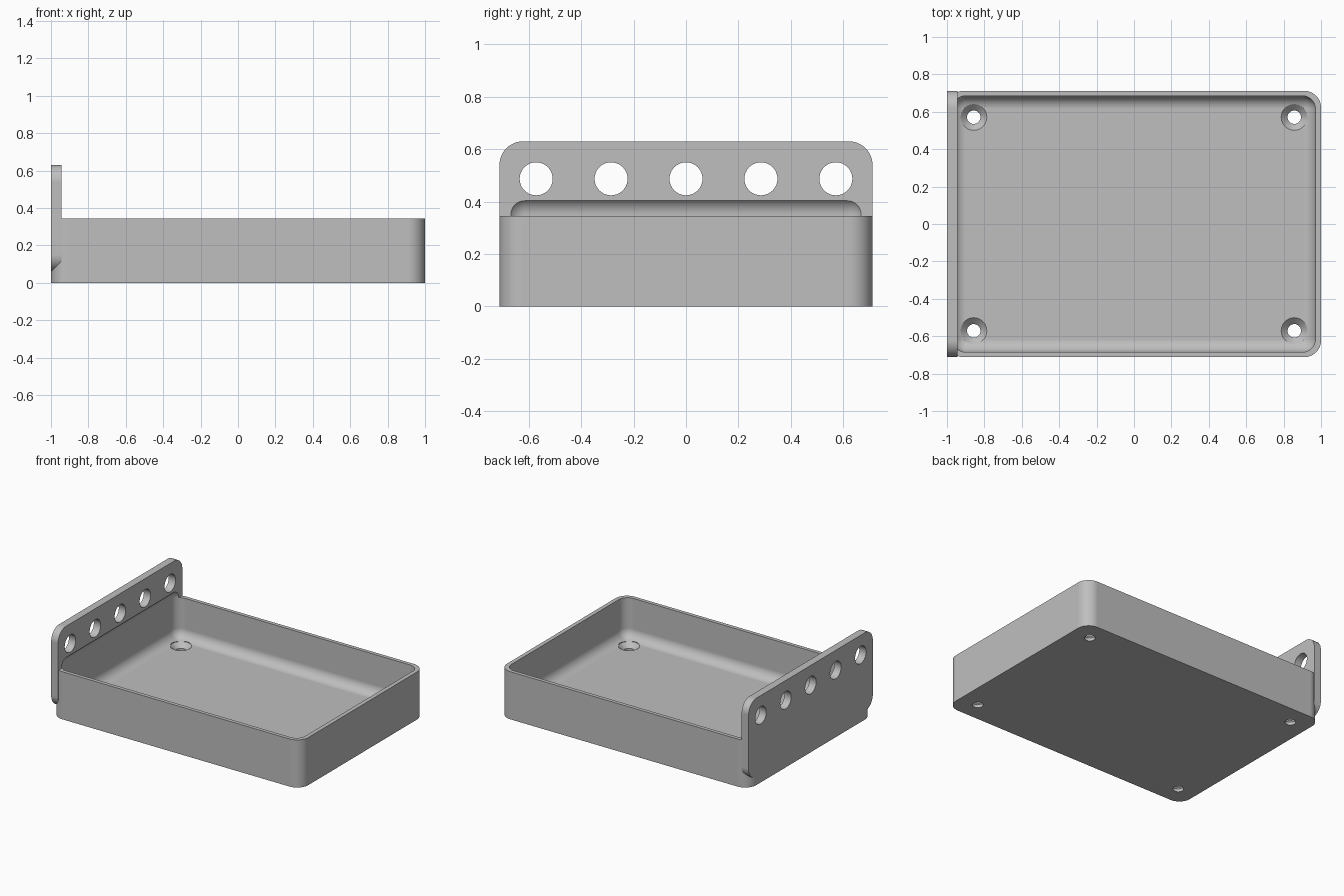
import bpy, bmesh, math
from mathutils import Vector

cube = bpy.data.objects.get("Cube")
if cube:
    bpy.data.objects.remove(cube, do_unlink=True)

grey = bpy.data.materials.new("plain_grey")
grey.use_nodes = True
colour = (0.52, 0.52, 0.52, 1)
grey.diffuse_color = colour
grey.node_tree.nodes["Principled BSDF"].inputs["Base Color"].default_value = colour


def add_object(name, bm):
    mesh = bpy.data.meshes.new(name)
    bmesh.ops.recalc_face_normals(bm, faces=bm.faces[:])
    bm.to_mesh(mesh)
    bm.free()
    mesh.materials.append(grey)
    obj = bpy.data.objects.new(name, mesh)
    bpy.context.collection.objects.link(obj)
    return obj


def rounded_box(name, low, high, radius, axis=None, segments=12):
    """Box with edges along one axis rounded, or all edges when axis is None."""
    low, high = Vector(low), Vector(high)
    bm = bmesh.new()
    bmesh.ops.create_cube(bm, size=1)
    for v in bm.verts:
        v.co = (low + high) / 2 + v.co * (high - low)
    edges = [e for e in bm.edges if axis is None
             or abs(e.verts[0].co[axis] - e.verts[1].co[axis]) > 1e-4]
    bmesh.ops.bevel(bm, geom=edges, offset=radius, segments=segments,
                    profile=0.5, affect='EDGES')
    return add_object(name, bm)


def lathe(name, profile, centre, axis='Z', sides=40):
    """Solid of stacked rings given as (radius, height) pairs."""
    bm = bmesh.new()
    rings = []
    for r, h in profile:
        ring = []
        for i in range(sides):
            a = math.tau * i / sides
            p = Vector((r * math.cos(a), r * math.sin(a), h))
            if axis == 'X':
                p = Vector((p.z, p.x, p.y))
            ring.append(bm.verts.new(p + Vector(centre)))
        rings.append(ring)
    for a, b in zip(rings, rings[1:]):
        for i in range(sides):
            j = (i + 1) % sides
            bm.faces.new((a[i], a[j], b[j], b[i]))
    bm.faces.new(rings[0])
    bm.faces.new(rings[-1])
    return add_object(name, bm)


def combine(target, other, operation):
    mod = target.modifiers.new(operation.lower(), 'BOOLEAN')
    mod.operation, mod.solver, mod.object = operation, 'EXACT', other
    bpy.context.view_layer.objects.active = target
    bpy.ops.object.modifier_apply(modifier=mod.name)
    bpy.data.objects.remove(other, do_unlink=True)


# Tray body with the upright hanging plate at its end
tray = rounded_box("tray_with_hanging_plate", (-1, -0.712, 0), (1, 0.712, 0.345), 0.09, axis=2)
plate = rounded_box("plate", (-1, -0.712, 0.06), (-0.945, 0.712, 0.63), 0.09, axis=0)
combine(tray, plate, 'UNION')

# Hollow with rounded edges, also scooped into the plate
hollow = rounded_box("hollow", (-0.97, -0.685, 0.055), (0.97, 0.685, 0.42), 0.07)
combine(tray, hollow, 'DIFFERENCE')

# Countersunk screw holes in the floor
for x in (-0.857, 0.857):
    for y in (-0.571, 0.571):
        hole = lathe("screw_hole", [(0.036, -0.05), (0.036, 0.022), (0.07, 0.055), (0.07, 0.13)],
                     (x, y, 0))
        combine(tray, hole, 'DIFFERENCE')

# Row of hanging holes through the plate
for i in range(-2, 3):
    hole = lathe("hanging_hole", [(0.063, -0.06), (0.063, 0.06)],
                 (-0.972, i * 0.286, 0.487), axis='X')
    combine(tray, hole, 'DIFFERENCE')

# Smooth fillets with crisp edges
bpy.ops.object.select_all(action='DESELECT')
tray.select_set(True)
bpy.context.view_layer.objects.active = tray
bpy.ops.object.shade_smooth_by_angle(angle=math.radians(25))
normals = tray.modifiers.new("flat_face_normals", 'WEIGHTED_NORMAL')
normals.keep_sharp = True
